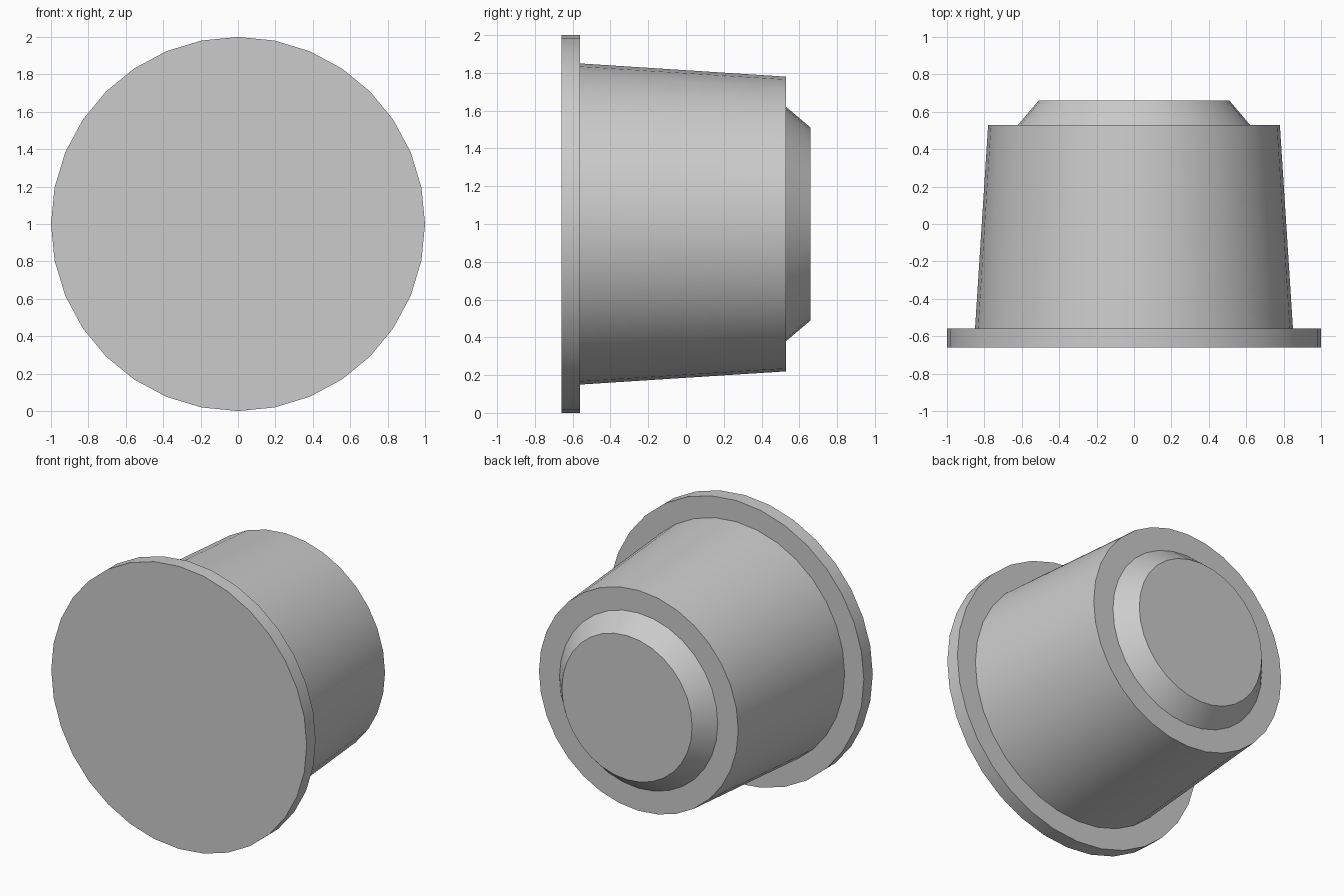
import bpy
import math

SIDES = 32

cube = bpy.data.objects.get("Cube")
if cube:
    bpy.data.objects.remove(cube, do_unlink=True)

# Single plain grey material
grey = bpy.data.materials.new("plain_grey")
grey.use_nodes = True
colour = (0.6, 0.6, 0.6, 1.0)
grey.diffuse_color = colour
grey.node_tree.nodes["Principled BSDF"].inputs["Base Color"].default_value = colour


def frustum(name, front_y, back_y, front_radius, back_radius):
    """Tapered round part lying along y, smooth sides with sharp rims."""
    bpy.ops.mesh.primitive_cone_add(
        vertices=SIDES,
        radius1=front_radius,
        radius2=back_radius,
        depth=back_y - front_y,
        location=(0, (front_y + back_y) / 2, 1),
        rotation=(-math.pi / 2, 0, 0),
    )
    part = bpy.context.object
    part.name = part.data.name = name
    part.data.materials.append(grey)
    bpy.ops.object.shade_smooth_by_angle(angle=math.radians(30))
    return part


# Wide front disc, tapered barrel, chamfered rear boss
frustum("front_flange", -0.66, -0.56, 1.0, 1.0)
frustum("tapered_body", -0.56, 0.53, 0.85, 0.78)
frustum("rear_boss", 0.53, 0.66, 0.62, 0.51)
